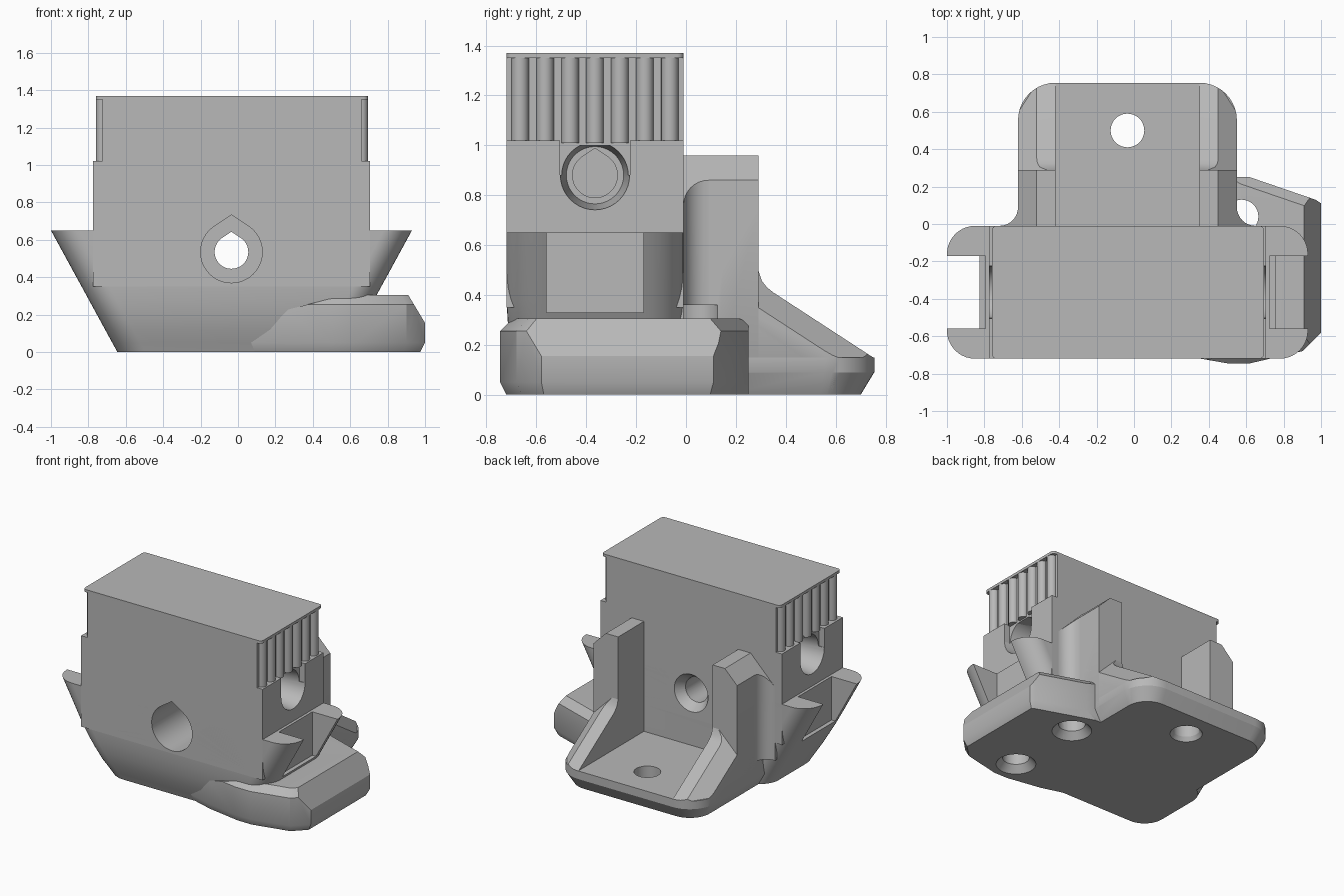
import bpy, bmesh, math
from mathutils import Vector

if "Cube" in bpy.data.objects:
    bpy.data.objects.remove(bpy.data.objects["Cube"], do_unlink=True)

grey = bpy.data.materials.new("plain_grey")
grey.use_nodes = True
grey.diffuse_color = (0.48, 0.48, 0.48, 1)
grey.node_tree.nodes["Principled BSDF"].inputs["Base Color"].default_value = (0.48, 0.48, 0.48, 1)

CX = -0.035      # middle of the body in x
parts, cutters = [], []


def loft(name, rings, planes=(), cutter=False):
    """Skin rings of points, cap the ends, then slice away everything beyond each plane."""
    bm = bmesh.new()
    loops = [[bm.verts.new(p) for p in ring] for ring in rings]
    n = len(loops[0])
    for a, b in zip(loops, loops[1:]):
        for i in range(n):
            j = (i + 1) % n
            bm.faces.new((a[i], a[j], b[j], b[i]))
    bm.faces.new(loops[0][::-1])
    bm.faces.new(loops[-1])
    for co, no in planes:
        cut = bmesh.ops.bisect_plane(bm, geom=bm.verts[:] + bm.edges[:] + bm.faces[:], dist=1e-5,
                                     plane_co=co, plane_no=Vector(no).normalized(), clear_outer=True)
        rim = [e for e in cut["geom_cut"] if isinstance(e, bmesh.types.BMEdge) and e.is_boundary]
        if rim:
            bmesh.ops.edgeloop_fill(bm, edges=rim)
    bmesh.ops.recalc_face_normals(bm, faces=bm.faces)
    mesh = bpy.data.meshes.new(name)
    bm.to_mesh(mesh)
    bm.free()
    mesh.materials.append(grey)
    ob = bpy.data.objects.new(name, mesh)
    bpy.context.collection.objects.link(ob)
    ob.hide_render = cutter
    (cutters if cutter else parts).append(ob)
    return ob


def rounded(x0, x1, y0, y1, z, front, back, steps=10):
    """Rectangle in plan with rounded front and back corners."""
    pts = []
    for x, y, sx, sy, r, start in ((x1, y0, -1, 1, front, 270), (x1, y1, -1, -1, back, 0),
                                   (x0, y1, 1, -1, back, 90), (x0, y0, 1, 1, front, 180)):
        for i in range(steps + 1):
            a = math.radians(start + 90 * i / steps)
            pts.append((x + sx * r + r * math.cos(a), y + sy * r + r * math.sin(a), z))
    return pts


def box(name, x0, x1, y0, y1, z0, z1, planes=(), cutter=False):
    rings = [[(x0, y0, z), (x1, y0, z), (x1, y1, z), (x0, y1, z)] for z in (z0, z1)]
    return loft(name, rings, planes, cutter)


def bore(name, axis, centre, stations, drop=False, cutter=True, sides=40):
    """Round or teardrop shape along an axis; stations are (position, radius)."""
    tip = math.acos(1 / 1.2) if drop else 0
    angles = [tip + (2 * math.pi - 2 * tip) * i / sides for i in range(sides + (1 if drop else 0))]
    shape = [(math.sin(a), math.cos(a)) for a in angles] + ([(0, 1.2)] if drop else [])
    rings = []
    for pos, r in stations:
        ring = []
        for u, v in shape:
            p = [centre[0] + r * u, centre[1] + r * v]
            p.insert(axis, pos)
            ring.append(p)
        rings.append(ring)
    return loft(name, rings, (), cutter)


def apply(ob, cuts, keep=None):
    """Carry out the boolean cuts and store the result in the part."""
    for c in ([keep] if keep else []) + cuts:
        m = ob.modifiers.new(c.name, 'BOOLEAN')
        m.operation = 'INTERSECT' if c is keep else 'DIFFERENCE'
        m.solver = 'EXACT'
        m.object = c
    graph = bpy.context.evaluated_depsgraph_get()
    mesh = bpy.data.meshes.new_from_object(ob.evaluated_get(graph))
    ob.modifiers.clear()
    ob.data = mesh


# Main block, toothed head and cap
block = box("main_block", -0.775, 0.705, -0.72, -0.01, 0.35, 1.02)
box("head_core", -0.725, 0.66, -0.72, -0.01, 1.0, 1.36)
loft("head_cap", [rounded(-0.76, 0.695, -0.72, -0.01, z, 0.025, 0.025, 4) for z in (1.35, 1.37)])
for side, x in (("left", 0.66), ("right", -0.725)):
    for i in range(7):
        bore(f"{side}_tooth_{i + 1}", 2, (x, -0.365 + 0.1 * (i - 3)),
             [(1.01, 0.035), (1.36, 0.035)], cutter=False, sides=16)

# Flared hull whose front tucks in near the bottom
hull_rings = []
for z, y in ((0, -0.63), (0.05, -0.65), (0.12, -0.68), (0.2, -0.70), (0.28, -0.714), (0.38, -0.72), (0.65, -0.72)):
    half = 0.61 + 0.355 * z / 0.65
    hull_rings.append(rounded(CX - half, CX + half, y, -0.01, z, 0.15, 0.15))
hull = loft("flared_hull", hull_rings)

# Rear bracket: floor, uprights and sloping ribs
plan = [rounded(-0.57, 0.50, -0.1, 0.70, -0.001, 0.01, 0.16),
        rounded(-0.62, 0.55, -0.1, 0.755, 0.09, 0.01, 0.2),
        rounded(-0.62, 0.55, -0.1, 0.755, 1.2, 0.01, 0.2)]
outline = loft("bracket_outline", plan, (), True)
floor = loft("bracket_floor", plan[:2] + [rounded(-0.62, 0.55, -0.1, 0.755, 0.15, 0.01, 0.2)],
             [((0, 0, 0), (0, 0, -1))])
upright = box("bracket_uprights", -0.62, 0.55, -0.05, 0.29, 0, 0.96,
              [((CX + s * 0.485, 0, 0.96), (s, 0, 1)) for s in (-1, 1)])
rib = [(-0.05, 0), (0.78, 0), (0.78, 0.13), (0.35, 0.41), (0.325, 0.43), (0.305, 0.455), (0.29, 0.5), (-0.05, 0.5)]
ribs = loft("bracket_ribs", [[(x, y, z) for y, z in rib] for x in (-0.62, 0.55)],
            [((CX + s * 0.485, 0.35, 0.41), (s, 0.65, 1)) for s in (-1, 1)])
fillets = []
for side, s in (("left", 1), ("right", -1)):
    arc = [math.radians(90 * i / 8) for i in range(9)]
    flare = [(CX + s * (0.685 - 0.1 * math.sin(a)), 0.09 - 0.1 * math.cos(a)) for a in arc]
    flare += [(CX + s * 0.5, 0.09), (CX + s * 0.5, -0.03), (CX + s * 0.685, -0.03)]
    fillets.append(loft(f"{side}_fillet", [[(x, y, z) for x, y in flare] for z in (0.22, 0.86)],
                        [((CX + s * 0.585, 0, 0.86), (s, 0, 1))]))

# Mounting foot with chamfered edges
foot_plan = [(-0.1, -0.6), (0.24, -0.70), (0.5, -0.745), (0.62, -0.745), (0.9, -0.68), (1.0, -0.58),
             (1.0, 0.11), (0.97, 0.13), (0.62, 0.25), (0.45, 0.25), (0.37, -0.08), (0.1, -0.45)]
chamfers = [((0.57, 0, 0.305), (-0.258, 0, 1))]
for (ax, ay), (bx, by) in list(zip(foot_plan, foot_plan[1:]))[:8]:
    n = Vector((by - ay, ax - bx, 0)).normalized()
    chamfers.append(((ax, ay, 0.05), n * 2 - Vector((0, 0, 1))))
    if n.x > 0.99:
        chamfers.append(((ax, ay, 0.155), n * 1.67 + Vector((0, 0, 1))))
    else:
        chamfers.append(((ax, ay, 0.255), n + Vector((0, 0, 1))))
foot = loft("mounting_foot", [[(x, y, z) for x, y in foot_plan] for z in (0, 0.305)], chamfers)

# Cutters: front bore, end bores, slots and screw holes
front = [bore("front_bore", 1, (CX, 0.535), [(-1, 0.09), (0.2, 0.09)], True),
         bore("front_pocket", 1, (CX, 0.535), [(-1, 0.165), (-0.3, 0.165)], True),
         bore("rear_countersink", 1, (CX, 0.535), [(-0.08, 0.085), (0.0, 0.145)])]
ends, slots = [], []
for s in (-1, 1):
    face = CX + s * 0.74
    ends.append(bore("end_pocket", 0, (-0.365, 0.88), [(face + s * 0.01, 0.14), (face - s * 0.2, 0.115)]))
    ends.append(bore("end_bore", 0, (-0.365, 0.88), [(face, 0.09), (face - s * 0.42, 0.09)], True))
    x0, x1 = sorted((face - s * 0.045, face + s * 0.1))
    ends.append(box("end_recess", x0, x1, -0.505, -0.225, 0.88, 1.1, (), True))
    x0, x1 = sorted((CX + s * 0.76, CX + s * 1.3))
    slots.append(box("hull_slot", x0, x1, -0.56, -0.17, 0.33, 0.9, (), True))
channel = box("bracket_channel", -0.42, 0.35, -0.3, 1.0, 0.15, 1.3, (), True)
floor_hole = bore("floor_hole", 2, (CX, 0.5), [(-0.02, 0.12), (0.03, 0.09), (0.4, 0.09)])
foot_hole = bore("foot_hole", 2, (0.575, 0.04), [(-0.02, 0.15), (0.05, 0.09), (0.36, 0.09)])
blind_hole = bore("blind_hole", 2, (0.575, -0.54), [(-0.02, 0.15), (0.05, 0.09), (0.25, 0.09)])

apply(block, front + ends)
apply(hull, front + slots + [foot_hole, blind_hole])
apply(floor, [floor_hole, foot_hole])
apply(upright, [channel, foot_hole], outline)
apply(ribs, [channel, floor_hole, foot_hole], outline)
apply(foot, [foot_hole, blind_hole])
for f in fillets:
    apply(f, [foot_hole])
for c in cutters:
    bpy.data.objects.remove(c, do_unlink=True)

# Smooth the rounded surfaces and keep hard edges
bpy.ops.object.select_all(action='DESELECT')
for ob in parts:
    ob.select_set(True)
bpy.context.view_layer.objects.active = block
bpy.ops.object.shade_smooth_by_angle(angle=math.radians(30))
